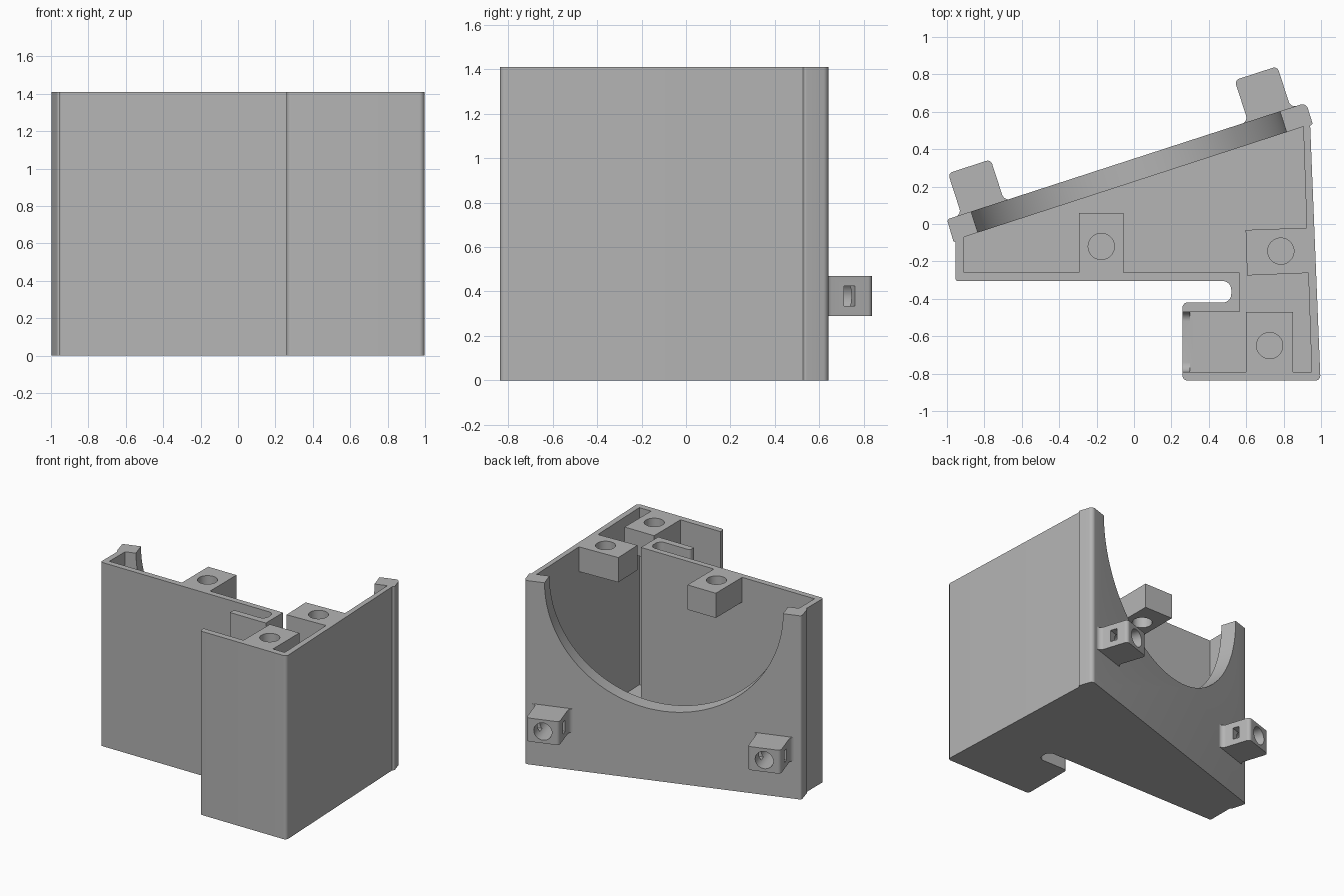
import bpy, bmesh, math
from mathutils import Matrix, Vector

if "Cube" in bpy.data.objects:
    bpy.data.objects.remove(bpy.data.objects["Cube"], do_unlink=True)

TOP, FLOOR = 1.41, 0.05
TILT = Matrix.Rotation(math.radians(18), 4, 'Z')     # back wall direction
FLAT = Matrix.Identity(4)

grey = bpy.data.materials.new("plain_grey")
grey.use_nodes = True
grey.diffuse_color = (0.46, 0.46, 0.46, 1)
grey.node_tree.nodes["Principled BSDF"].inputs["Base Color"].default_value = grey.diffuse_color


def finish(name, bm):
    bmesh.ops.recalc_face_normals(bm, faces=bm.faces)
    mesh = bpy.data.meshes.new(name)
    bm.to_mesh(mesh)
    bm.free()
    mesh.materials.append(grey)
    ob = bpy.data.objects.new(name, mesh)
    bpy.context.collection.objects.link(ob)
    return ob


def rounded(points, steps=6):
    """Round each corner given as (x, y, radius)."""
    out = []
    for i, p in enumerate(points):
        c = Vector(p[:2])
        if len(p) == 2:
            out.append(c)
            continue
        a = (Vector(points[i - 1][:2]) - c).normalized()
        b = (Vector(points[(i + 1) % len(points)][:2]) - c).normalized()
        half = a.angle(b) / 2
        center = c + (a + b).normalized() * p[2] / math.sin(half)
        start = c + a * p[2] / math.tan(half) - center
        end = c + b * p[2] / math.tan(half) - center
        for k in range(steps + 1):
            t = k / steps
            d = start.lerp(end, t)
            out.append(center + d.normalized() * p[2])
    return out


def prism(name, points, low, high, matrix=FLAT):
    bm = bmesh.new()
    face = bm.faces.new([bm.verts.new((p.x, p.y, low)) for p in rounded(points)])
    new = bmesh.ops.extrude_face_region(bm, geom=[face])["geom"]
    bmesh.ops.translate(bm, vec=(0, 0, high - low),
                        verts=[v for v in new if isinstance(v, bmesh.types.BMVert)])
    bm.transform(matrix)
    return finish(name, bm)


def rod(name, radius, length, matrix, sides=48):
    bm = bmesh.new()
    bmesh.ops.create_cone(bm, cap_ends=True, segments=sides, radius1=radius,
                          radius2=radius, depth=length, matrix=matrix)
    return finish(name, bm)


def box_points(x0, x1, y0, y1):
    return [(x0, y0), (x1, y0), (x1, y1), (x0, y1)]


def cut(target, cutter):
    mod = target.modifiers.new("cut", 'BOOLEAN')
    mod.operation, mod.solver, mod.object = 'DIFFERENCE', 'EXACT', cutter
    bpy.ops.object.select_all(action='DESELECT')
    bpy.context.view_layer.objects.active = target
    target.select_set(True)
    bpy.ops.object.modifier_apply(modifier=mod.name)
    bpy.data.objects.remove(cutter, do_unlink=True)


def smooth(ob):
    bpy.ops.object.select_all(action='DESELECT')
    bpy.context.view_layer.objects.active = ob
    ob.select_set(True)
    bpy.ops.object.shade_smooth_by_angle(angle=math.radians(30))


# Housing: outer outline with the notch beside the foot
housing = prism("housing", [
    (-1.0, 0.025, 0.015), (0.92, 0.648, 0.03), (0.955, 0.537, 0.008), (0.942, 0.525),
    (0.997, -0.837, 0.025), (0.26, -0.837, 0.025), (0.26, -0.42, 0.025),
    (0.52, -0.42, 0.045), (0.52, -0.305, 0.045), (-0.955, -0.305, 0.015),
    (-0.955, -0.095), (-0.965, -0.095, 0.008)], 0, TOP)

# Hollow interior above the floor
cut(housing, prism("cavity", [
    (-0.91, -0.07), (0.905, 0.52), (0.95, -0.79), (0.30, -0.79), (0.30, -0.47),
    (0.565, -0.47), (0.565, -0.26), (-0.91, -0.26)], FLOOR, TOP + 0.1))

# Open side of the foot, with rounded lower corners
swap = Matrix(((0, 0, 1, 0), (1, 0, 0, 0), (0, 1, 0, 0), (0, 0, 0, 1)))
cut(housing, prism("foot_opening", [
    (-0.79, FLOOR, 0.05), (-0.47, FLOOR, 0.05), (-0.47, TOP + 0.1), (-0.79, TOP + 0.1)],
    0.2, 0.32, swap))

# Large half-round opening in the slanted back wall
across = Matrix.Rotation(math.pi / 2, 4, 'X')
cut(housing, rod("back_opening", 0.868, 0.28,
                 TILT @ Matrix.Translation((0.06, 0.32, TOP)) @ across, 128))
smooth(housing)

# Screw bosses under the rim
bosses = {
    "front_boss": (box_points(-0.295, -0.055, -0.26, 0.06), (-0.175, -0.12)),
    "foot_boss": (box_points(0.6, 0.85, -0.79, -0.47), (0.725, -0.65)),
    "side_boss": ([(0.605, -0.275), (0.932, -0.262), (0.924, -0.02), (0.597, -0.032)],
                  (0.785, -0.145)),
}
for name, (outline, hole) in bosses.items():
    boss = prism(name, outline, TOP - 0.19, TOP)
    cut(boss, rod("boss_hole", 0.07, 0.6, Matrix.Translation((*hole, TOP))))
    smooth(boss)

# Mounting tabs with flared roots, a screw hole and a nut slot
WALL = 0.331
for name, u in (("right_tab", -0.742), ("left_tab", 0.869)):
    w = 0.12
    tab = prism(name, [
        (u - w - 0.04, WALL), (u - w, WALL, 0.035), (u - w, 0.565, 0.025),
        (u + w, 0.565, 0.025), (u + w, WALL, 0.035), (u + w + 0.04, WALL),
        (u + w + 0.04, WALL - 0.01), (u - w - 0.04, WALL - 0.01)], 0.29, 0.47, TILT)
    cut(tab, rod("screw_hole", 0.066, 0.4,
                 TILT @ Matrix.Translation((u, WALL + 0.205, 0.38)) @ across))
    cut(tab, prism("nut_slot", box_points(u - 0.3, u + 0.3, 0.425, 0.478), 0.335, 0.425, TILT))
    smooth(tab)
